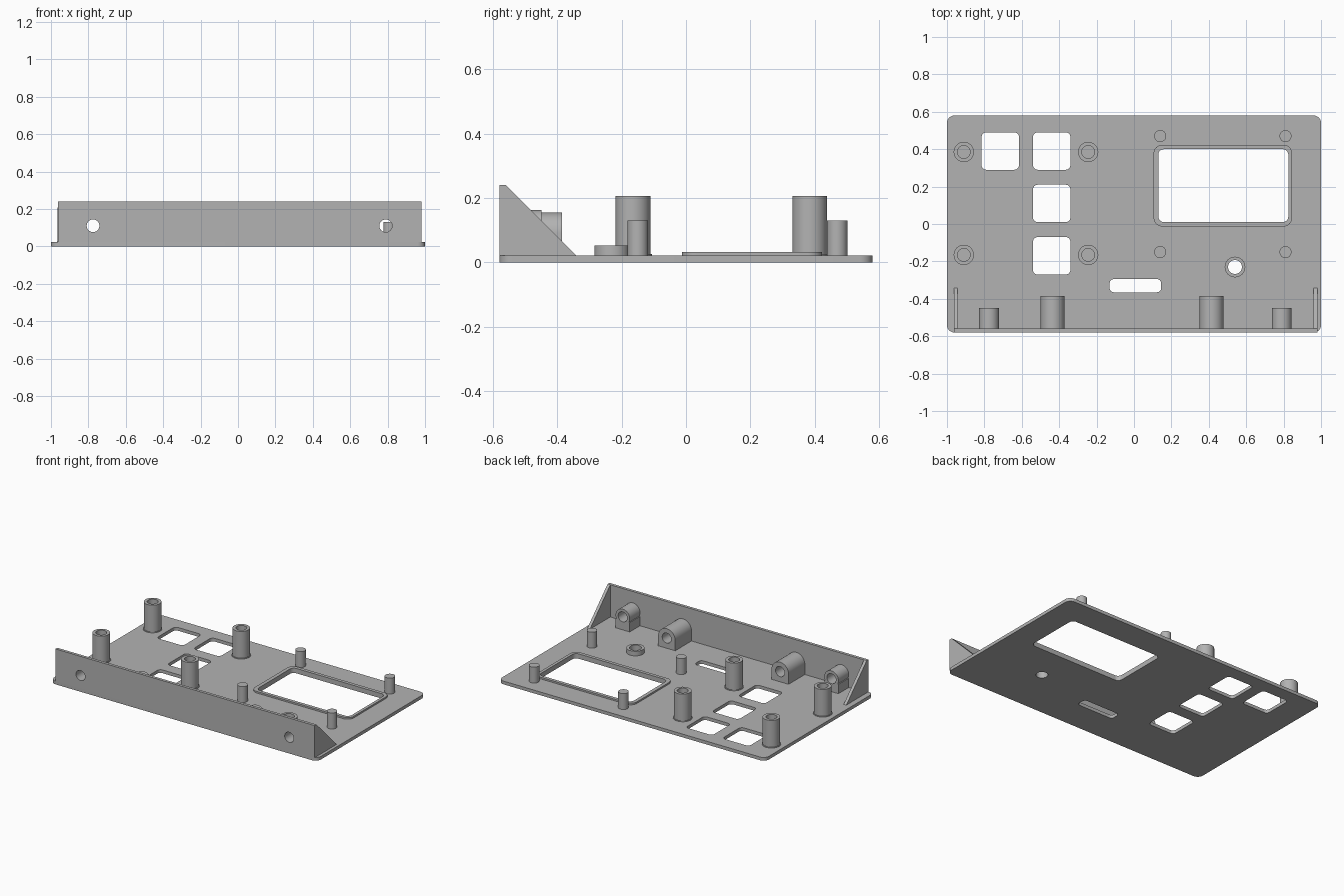
import bpy, bmesh
from math import pi, cos, sin, radians
from mathutils import Matrix

if "Cube" in bpy.data.objects:
    bpy.data.objects.remove(bpy.data.objects["Cube"], do_unlink=True)

grey = bpy.data.materials.new("plain grey")
GREY = (0.45, 0.45, 0.45, 1)
grey.diffuse_color = GREY
grey.use_nodes = True
grey.node_tree.nodes["Principled BSDF"].inputs["Base Color"].default_value = GREY

# Extrusion directions: up, towards the front, and sideways
UP = Matrix.Identity(4)
FRONT = Matrix.Rotation(pi / 2, 4, "X")
SIDE = Matrix(((0, 0, 1, 0), (1, 0, 0, 0), (0, 1, 0, 0), (0, 0, 0, 1)))


def arc(x, y, r, start, end, steps):
    angles = [radians(start + (end - start) * i / steps) for i in range(steps + 1)]
    return [(x + r * cos(a), y + r * sin(a)) for a in angles]


def circle(x, y, r):
    return arc(x, y, r, 0, 360, 48)[:-1]


def rounded(x0, x1, y0, y1, r):
    corners = ((x1 - r, y1 - r), (x0 + r, y1 - r), (x0 + r, y0 + r), (x1 - r, y0 + r))
    return [p for i, (x, y) in enumerate(corners)
            for p in arc(x, y, r, 90 * i, 90 * i + 90, 8)]


def prism(name, loops, low, high, axis=UP):
    """Extrude an outline; any further loops become holes."""
    curve = bpy.data.curves.new(name, "CURVE")
    curve.dimensions = "2D"
    curve.fill_mode = "BOTH"
    curve.extrude = (high - low) / 2
    for loop in loops:
        spline = curve.splines.new("POLY")
        spline.points.add(len(loop) - 1)
        for point, (x, y) in zip(spline.points, loop):
            point.co = (x, y, 0, 1)
        spline.use_cyclic_u = True
    temp = bpy.data.objects.new(name + " outline", curve)
    bpy.context.collection.objects.link(temp)
    graph = bpy.context.evaluated_depsgraph_get()
    mesh = bpy.data.meshes.new_from_object(temp.evaluated_get(graph))
    bpy.data.objects.remove(temp, do_unlink=True)
    bpy.data.curves.remove(curve)

    bm = bmesh.new()
    bm.from_mesh(mesh)
    bmesh.ops.remove_doubles(bm, verts=bm.verts, dist=0.0001)
    bm.transform(axis @ Matrix.Translation((0, 0, (low + high) / 2)))
    bmesh.ops.recalc_face_normals(bm, faces=bm.faces)
    bm.to_mesh(mesh)
    bm.free()
    mesh.materials.clear()
    mesh.materials.append(grey)
    obj = bpy.data.objects.new(name, mesh)
    bpy.context.collection.objects.link(obj)
    bpy.ops.object.select_all(action="DESELECT")
    obj.select_set(True)
    bpy.context.view_layer.objects.active = obj
    bpy.ops.object.shade_smooth_by_angle(angle=radians(30))
    return obj


T = 0.022          # plate thickness
SINK = T - 0.004   # raised parts start slightly inside the plate
FACE = 0.58        # distance of the front face from the centre

# Base plate with its openings
screen = rounded(0.13, 0.825, 0.01, 0.4, 0.03)
buttons = [rounded(x, x + 0.2, y, y + 0.2, 0.025)
           for x, y in ((-0.815, 0.29), (-0.54, 0.29), (-0.54, 0.01), (-0.54, -0.27))]
slot = rounded(-0.13, 0.145, -0.365, -0.295, 0.022)
lamp_hole = circle(0.54, -0.23, 0.037)
prism("base_plate", [rounded(-1, 1, -FACE, FACE, 0.04), screen, slot, lamp_hole] + buttons, 0, T)

# Raised frame and lamp ring
prism("screen_frame", [rounded(0.105, 0.845, -0.013, 0.423, 0.045), screen], SINK, 0.033)
prism("lamp_ring", [circle(0.54, -0.23, 0.055), lamp_hole], SINK, 0.053)

# Hollow standoffs with a thin collar at the foot
for x in (-0.91, -0.245):
    for y in (-0.165, 0.385):
        bore = circle(x, y, 0.034)
        prism("standoff", [circle(x, y, 0.054), bore], SINK, 0.207)
        prism("standoff_collar", [circle(x, y, 0.059), bore], SINK, T + 0.004)

# Solid pegs around the screen
for x in (0.14, 0.81):
    for y in (-0.15, 0.47):
        prism("peg", [circle(x, y, 0.032)], SINK, 0.13)

# Front wall with two holes
BOLTS = (-0.775, 0.79)
wall = [(-0.963, T), (0.98, T), (0.98, 0.24), (-0.963, 0.24)]
prism("front_wall", [wall] + [circle(x, 0.11, 0.034) for x in BOLTS], 0.56, FACE, FRONT)

# Triangular end braces
brace = [(-0.57, SINK), (-0.342, SINK), (-0.342, T), (-0.56, 0.24), (-0.57, 0.24)]
for x in (-0.963, 0.96):
    prism("end_brace", [brace], x, x + 0.02, SIDE)


def boss(name, x, z, r, bore, drop, back):
    """Horizontal tube on a block foot; drop is how far the arc wraps below centre."""
    outline = arc(x, z, r, -drop, 180 + drop, 32)
    shoulder = z - r * sin(radians(drop))
    if drop:
        outline += [(x - r, shoulder)]
    outline += [(x - r, SINK), (x + r, SINK)]
    if drop:
        outline += [(x + r, shoulder)]
    prism(name, [outline, circle(x, z, bore)], back, 0.562, FRONT)


# Tubes behind the wall
for x in BOLTS:
    boss("bolt_tube", x, 0.11, 0.053, 0.034, 28, 0.45)
for x in (-0.435, 0.415):
    boss("blind_tube", x, 0.091, 0.064, 0.034, 0, 0.386)
